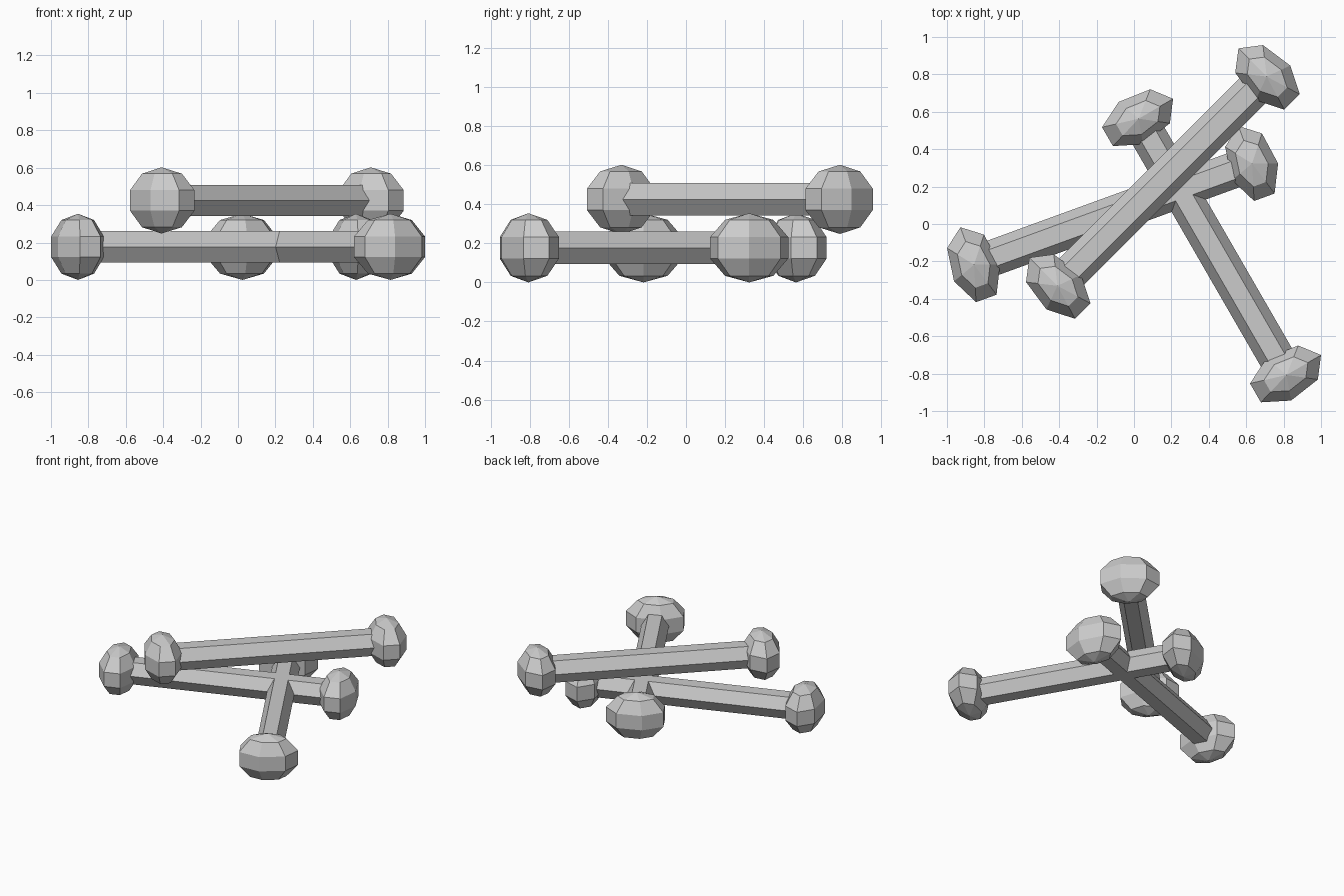
import bpy, bmesh
from math import sin, cos, pi, radians
from mathutils import Matrix, Vector

if "Cube" in bpy.data.objects:
    bpy.data.objects.remove(bpy.data.objects["Cube"])

HALF = 0.791                      # half distance between knob centres
KNOB = (0.141, 0.224, 0.177)      # knob radii: along shaft, across, up
SHAFT = 0.0965                    # hexagonal shaft radius
SEGS, RINGS = 7, 5


def add_knob(bm, cx):
    """Flattened seven-sided, five-band ball with vertical poles."""
    rx, ry, rz = KNOB
    top = bm.verts.new((cx, 0, rz))
    bottom = bm.verts.new((cx, 0, -rz))
    rings = []
    for i in range(1, RINGS):
        t = pi * i / RINGS
        rings.append([bm.verts.new((cx + rx * sin(t) * cos(a), ry * sin(t) * sin(a), rz * cos(t)))
                      for a in (pi / 2 + 2 * pi * k / SEGS for k in range(SEGS))])
    for k in range(SEGS):
        n = (k + 1) % SEGS
        bm.faces.new((top, rings[0][k], rings[0][n]))
        bm.faces.new((bottom, rings[-1][n], rings[-1][k]))
        for a, b in zip(rings, rings[1:]):
            bm.faces.new((a[k], b[k], b[n], a[n]))


def add_shaft(bm):
    """Hexagonal bar with flat faces on top and underneath."""
    ends = [[bm.verts.new((x, SHAFT * cos(k * pi / 3), SHAFT * sin(k * pi / 3)))
             for k in range(6)] for x in (-HALF, HALF)]
    for k in range(6):
        n = (k + 1) % 6
        bm.faces.new((ends[0][k], ends[0][n], ends[1][n], ends[1][k]))
    bm.faces.new(ends[0])
    bm.faces.new(ends[1])


def make_bone(name, centre, angle):
    bm = bmesh.new()
    add_shaft(bm)
    for cx in (-HALF, HALF):
        add_knob(bm, cx)
    bmesh.ops.recalc_face_normals(bm, faces=bm.faces[:])
    bm.transform(Matrix.Translation(Vector(centre)) @ Matrix.Rotation(radians(angle), 4, 'Z'))
    mesh = bpy.data.meshes.new(name)
    bm.to_mesh(mesh)
    bm.free()
    bpy.context.collection.objects.link(bpy.data.objects.new(name, mesh))


# Two crossed bones on the ground and one lying across them
make_bone("lower_bone_long_side", (-0.112, 0.053, 0.177), 20)
make_bone("lower_bone_crossing", (0.42, -0.122, 0.177), -60)
make_bone("upper_bone", (0.150, 0.229, 0.425), 45)
